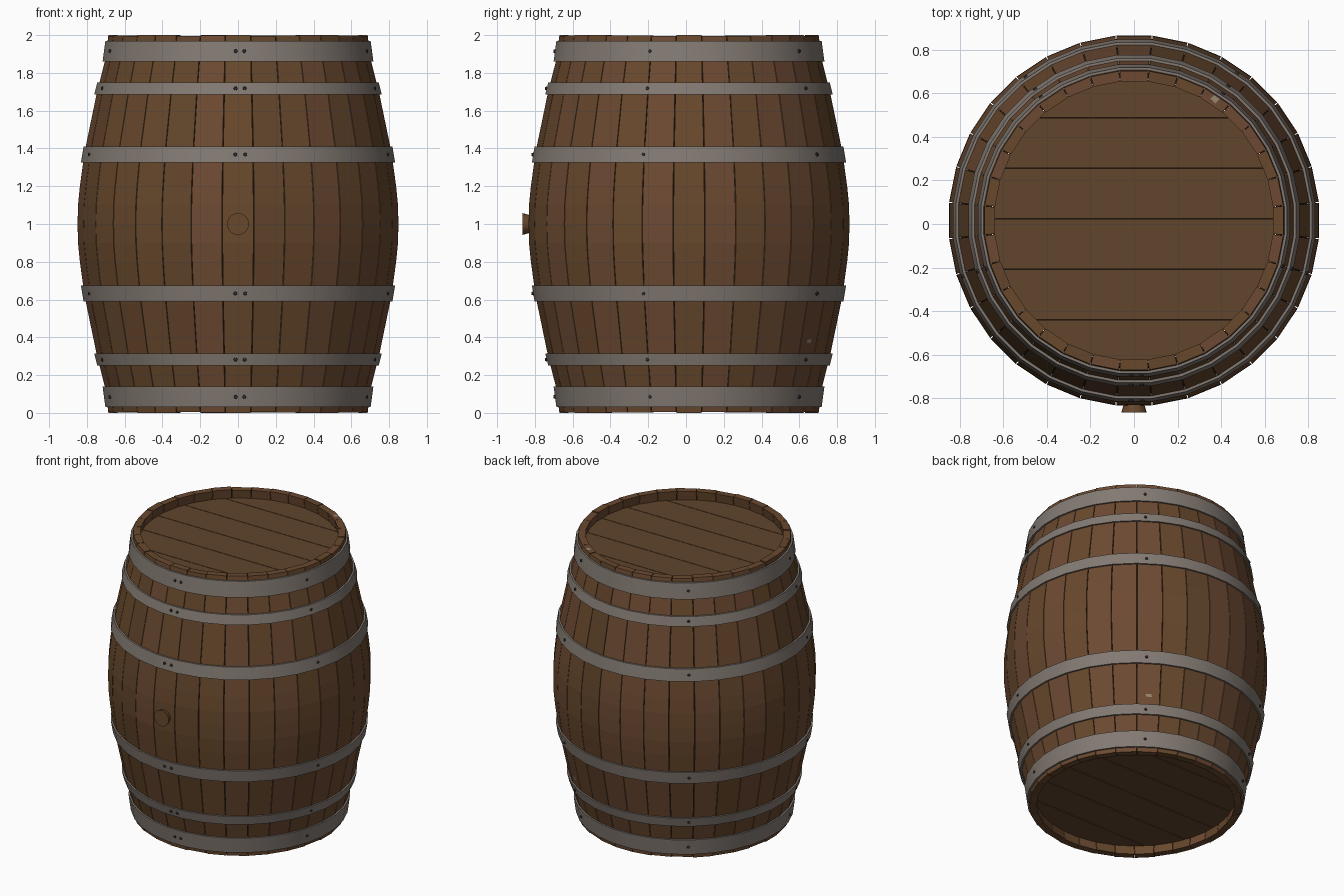
import bpy, bmesh, math, random
from mathutils import Matrix, Vector

if "Cube" in bpy.data.objects:
    bpy.data.objects.remove(bpy.data.objects["Cube"])

random.seed(4)
CY = 0.016          # barrel axis, shifted back because the bung sticks out in front
N = 32              # staves
# outer radius against distance from mid height
PROFILE = [(0, .849), (.1, .847), (.2, .837), (.33, .819), (.42, .804),
           (.69, .748), (.86, .705), (1, .686)]


def material(name, rgb):
    m = bpy.data.materials.new(name)
    m.diffuse_color = (*[(c / 255) ** 2.2 for c in rgb], 1)
    m.use_nodes = True
    m.node_tree.nodes["Principled BSDF"].inputs["Base Color"].default_value = m.diffuse_color
    return m


WOOD = [material("brown oak", (104, 74, 48)), material("warm oak", (108, 75, 53)),
        material("dull oak", (99, 71, 47))]
HEAD = material("head oak", (97, 70, 48))
IRON = material("grey iron", (130, 121, 114))
RIVET = material("dark rivet", (62, 58, 56))
DARK = material("dark seam", (45, 31, 21))
CHIP = material("pale chipped wood", (150, 132, 112))


def radius(z):
    d = abs(z - 1)
    for (d0, r0), (d1, r1) in zip(PROFILE, PROFILE[1:]):
        if d <= d1:
            return r0 + (r1 - r0) * (d - d0) / (d1 - d0)
    return PROFILE[-1][1]


def pos(angle, r, z):
    """Point on the barrel; angle 0 is the front, 90 degrees is +x."""
    return Vector((r * math.sin(angle), CY - r * math.cos(angle), z))


def finish(bm, name, mats, smooth=False):
    bmesh.ops.recalc_face_normals(bm, faces=bm.faces)
    me = bpy.data.meshes.new(name)
    bm.to_mesh(me)
    bm.free()
    for m in mats:
        me.materials.append(m)
    ob = bpy.data.objects.new(name, me)
    bpy.context.collection.objects.link(ob)
    if smooth:
        bpy.context.view_layer.objects.active = ob
        ob.select_set(True)
        bpy.ops.object.shade_smooth_by_angle(angle=math.radians(35))
        ob.select_set(False)
    return ob


def ring(bm, section, n):
    """Revolve a closed (radius, z) section around the barrel axis."""
    loops = [[bm.verts.new(pos((i + .5) * 2 * math.pi / n, r, z)) for r, z in section]
             for i in range(n)]
    k = len(section)
    for i in range(n):
        a, b = loops[i], loops[(i + 1) % n]
        for j in range(k):
            bm.faces.new((a[j], b[j], b[(j + 1) % k], a[(j + 1) % k]))


def stud(bm, angle, r, z, r_in, r_out, depth, seg):
    """Short cone pointing outward from the barrel."""
    out = Vector((math.sin(angle), -math.cos(angle), 0))
    rot = out.to_track_quat('Z', 'Y').to_matrix().to_4x4()
    bmesh.ops.create_cone(bm, cap_ends=True, segments=seg, radius1=r_in, radius2=r_out,
                          depth=depth, matrix=Matrix.Translation(pos(angle, r, z)) @ rot)


# staves: curved boards with thin gaps between them
half = sorted({round(1 + s * d, 3) for d, _ in PROFILE for s in (-1, 1)})
bm = bmesh.new()
for i in range(N):
    mid, wid = i * 2 * math.pi / N, math.pi / N - .0025
    trim = random.uniform(0, .006)
    tone = random.choice((0, 0, 1, 2))
    grow = 1 / math.cos(math.pi / N)
    rows = []
    for z in half:
        r = radius(z) * grow
        zz = min(max(z, trim), 2 - trim) if i % 4 else z
        rows.append([bm.verts.new(pos(mid + s * wid, rr, zz))
                     for s, rr in ((-1, r), (1, r), (1, r - .048), (-1, r - .048))])
    faces = [bm.faces.new(rows[0]), bm.faces.new(rows[-1])]
    for a, b in zip(rows, rows[1:]):
        for j in range(4):
            faces.append(bm.faces.new((a[j], a[(j + 1) % 4], b[(j + 1) % 4], b[j])))
    for f in faces:
        f.material_index = tone
finish(bm, "staves", WOOD)

# dark liner showing through the stave gaps
bm = bmesh.new()
ring(bm, [(radius(z) - .012, min(max(z, .012), 1.988)) for z in half]
     + [(radius(z) - .03, min(max(z, .012), 1.988)) for z in reversed(half)], N)
finish(bm, "seam_liner", [DARK])

# heads: six planks each, over a dark backing disc
for name, z, s in (("top_head", 1.935, -1), ("bottom_head", .065, 1)):
    edges = [-.66] + [-.456 + .232 * k for k in range(5)] + [.66]
    bm = bmesh.new()
    R = .652
    for y0, y1 in zip(edges, edges[1:]):
        y0, y1 = max(y0 + .002, -R + .001), min(y1 - .002, R - .001)
        pts = []
        for side in (1, -1):
            for k in range(9):
                y = y0 + (y1 - y0) * (k if side > 0 else 8 - k) / 8
                pts.append((side * math.sqrt(R * R - y * y), y + CY))
        lo = [bm.verts.new((x, y, z)) for x, y in pts]
        hi = [bm.verts.new((x, y, z + s * .03)) for x, y in pts]
        bm.faces.new(lo)
        bm.faces.new(hi)
        for j in range(len(pts)):
            k = (j + 1) % len(pts)
            bm.faces.new((lo[j], lo[k], hi[k], hi[j]))
    finish(bm, name, [HEAD])
    bm = bmesh.new()
    bmesh.ops.create_cone(bm, cap_ends=True, segments=N, radius1=.65, radius2=.65, depth=.02,
                          matrix=Matrix.Translation((0, CY, z + s * .022)))
    finish(bm, name + "_backing", [DARK])

# iron hoops and their rivets, mirrored about mid height
HOOPS = (("end", .03, .14), ("quarter", .25, .315), ("bilge", .59, .675))
for label, z0, z1 in HOOPS:
    for side in ("lower", "upper"):
        a, b = (z0, z1) if side == "lower" else (2 - z1, 2 - z0)
        grow = 1 / math.cos(math.pi / N)
        ra, rb = radius(a) * grow + .012, radius(b) * grow + .012
        bm = bmesh.new()
        ring(bm, [(ra, a), (rb, b), (rb - .025, b), (ra - .025, a)], N)
        finish(bm, f"{side}_{label}_hoop", [IRON], True)
        bm = bmesh.new()
        z, r = (a + b) / 2, (ra + rb) / 2 - .001
        for deg in (-1, 2.7, 73, 145, 217, 288):
            stud(bm, math.radians(deg), r, z, .011, .008, .012, 8)
        finish(bm, f"{side}_{label}_rivets", [RIVET])

# bung, flaring outward at the front
bm = bmesh.new()
stud(bm, 0, .857, 1, .044, .058, .05, 20)
finish(bm, "bung", [WOOD[0]], True)

# small pale chips on the back right stave and on the rim
bm = bmesh.new()
ang = math.radians(146.25)
face_r = radius(.38) + .002
quads = [[pos(ang + t, face_r + (z - .38) * .2, z)
          for t, z in ((-.02, .37), (.03, .37), (.025, .39), (-.025, .388))],
         [pos(ang + t, r, 2.0) for t, r in ((-.02, .655), (.03, .66), (.02, .684), (-.025, .684))]]
for q in quads:
    bm.faces.new([bm.verts.new(p) for p in q])
finish(bm, "wood_chips", [CHIP])
